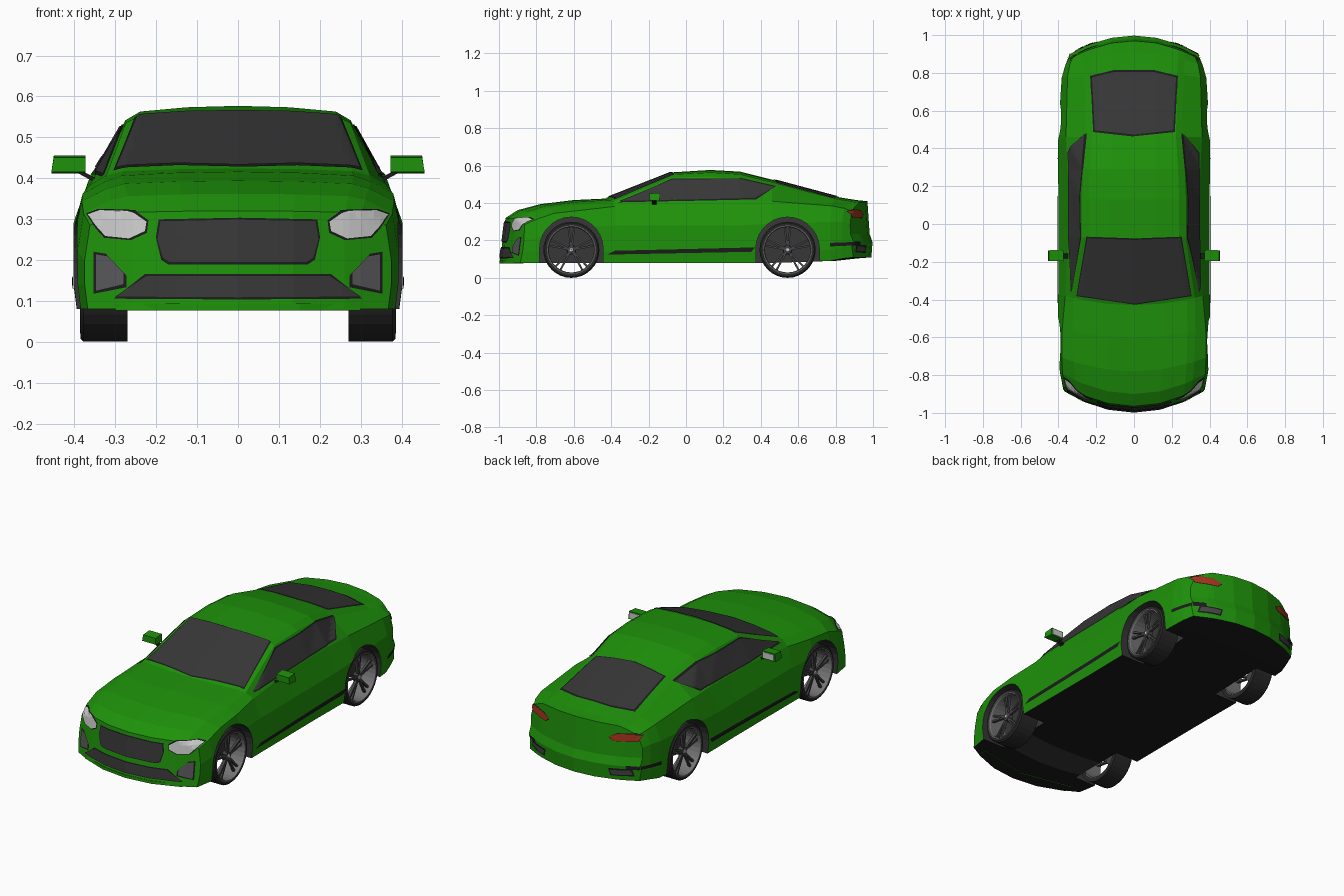
import bpy, bmesh, math
from mathutils import Vector, Matrix
from mathutils.bvhtree import BVHTree

if "Cube" in bpy.data.objects:
    bpy.data.objects.remove(bpy.data.objects["Cube"])

def material(name, rgb):
    m = bpy.data.materials.new(name)
    m.diffuse_color = (*rgb, 1)
    m.use_nodes = True
    m.node_tree.nodes["Principled BSDF"].inputs["Base Color"].default_value = m.diffuse_color
    return m

GREEN = material("body_green", (0.013, 0.285, 0.003))
GLASS = material("dark_glass", (0.038, 0.038, 0.039))
BLACK = material("black_trim", (0.011, 0.011, 0.011))
TYRE = material("tyre_dark", (0.022, 0.022, 0.022))
RIM = material("rim_grey", (0.18, 0.18, 0.18))
SPOKE = material("spoke_grey", (0.06, 0.06, 0.06))
VENT = material("vent_grey", (0.095, 0.095, 0.1))
LAMP = material("lamp_silver", (0.6, 0.6, 0.6))
RED = material("tail_red", (0.38, 0.035, 0.012))

def finish(name, bm, *mats):
    me = bpy.data.meshes.new(name)
    bm.to_mesh(me)
    bm.free()
    ob = bpy.data.objects.new(name, me)
    bpy.context.collection.objects.link(ob)
    for m in mats:
        me.materials.append(m)
    return ob

def prism(points, vec):   # planar outline extruded along vec
    bm = bmesh.new()
    f = bm.faces.new([bm.verts.new(p) for p in points])
    ext = bmesh.ops.extrude_face_region(bm, geom=[f])["geom"]
    bmesh.ops.translate(bm, vec=vec, verts=[v for v in ext if isinstance(v, bmesh.types.BMVert)])
    bmesh.ops.recalc_face_normals(bm, faces=bm.faces)
    return bm

# Body shell: cross-sections lofted along y, bent back at the corners
# y, bend, widest x, widest z, shoulder x, z, roof/hood edge x, z, centre z
STATIONS = [
    (-.965, .13, .375, .20, .362, .285, .30, .312, .320),
    (-.90, .12, .392, .22, .378, .315, .31, .347, .362),
    (-.78, .08, .403, .25, .382, .345, .32, .375, .394),
    (-.60, .05, .403, .27, .38, .362, .325, .392, .416),
    (-.43, .06, .401, .28, .364, .382, .322, .407, .424),
    (-.075, .01, .40, .28, .35, .405, .274, .536, .564),
    (.13, 0, .40, .28, .35, .407, .275, .542, .577),
    (.29, 0, .402, .28, .351, .41, .268, .532, .568),
    (.46, 0, .403, .29, .36, .41, .256, .49, .525),
    (.80, -.03, .383, .30, .352, .385, .262, .41, .434),
    (.91, -.09, .366, .30, .340, .372, .268, .397, .416),
    (.97, -.135, .345, .29, .322, .358, .265, .39, .410)]

def section(i):
    y, bend, xw, zw, xs, zs, xr, zr, zc = STATIONS[i]
    zb = 0.08 + 0.03 * max(0, y - 0.7) / 0.27
    cols = [0, .45 * xr, .87 * xr, xr]
    half = [(x, zb) for x in cols] + [(xw * .98, zb), (xw, zb + .06), (xw, zw), (xs, zs), (xr, zr),
            (cols[2], zr + .6 * (zc - zr)), (cols[1], zc - .1 * (zc - zr)), (0, zc)]
    lean = {0: -.13, len(STATIONS) - 1: .07}.get(i, 0)
    loop = half + [(-x, z) for x, z in half[10:0:-1]]
    return [(x, y + bend * (x / .4) ** 2 + lean * (zc - z), z) for x, z in loop]

bm = bmesh.new()
loops = [[bm.verts.new(p) for p in section(i)] for i in range(len(STATIONS))]
N = 22
for a, b in zip(loops, loops[1:]):
    for k in range(N):
        bm.faces.new((a[k], a[(k + 1) % N], b[(k + 1) % N], b[k]))
for cap in (loops[0], loops[-1]):
    tail = []
    for idx in [(k, k + 1, 10 - k, 11 - k) for k in range(3)] + [tuple(range(3, 9))]:
        tail.append(bm.faces.new([cap[k] for k in idx]))
        tail.append(bm.faces.new([cap[(N - k) % N] for k in idx]))
# stepped rear bumper
for z, dy in ((.19, .012), (.235, -.01)):
    tail = [f for f in tail if f.is_valid]
    geom = tail + list({e for f in tail for e in f.edges}) + list({v for f in tail for v in f.verts})
    res = bmesh.ops.bisect_plane(bm, geom=geom, plane_co=(0, 0, z), plane_no=(0, 0, 1))
    tail = [g for g in res["geom"] if isinstance(g, bmesh.types.BMFace)]
    for v in [g for g in res["geom_cut"] if isinstance(g, bmesh.types.BMVert)]:
        v.co.y += dy
bmesh.ops.recalc_face_normals(bm, faces=bm.faces)
body = finish("body_shell", bm, GREEN, BLACK)

# Wheel arches cut out of the body
WHEELS = (-.613, .543)
ARCH_R, ARCH_Z = .17, .155
cutters = []
for wy in WHEELS:
    for s in (1, -1):
        arc = [math.pi * k / 14 for k in range(15)]
        prof = [(wy + ARCH_R * math.cos(a), ARCH_Z + ARCH_R * math.sin(a)) for a in arc]
        prof += [(wy - ARCH_R, -.05), (wy + ARCH_R, -.05)]
        c = finish("arch_cutter", prism([(s * .25, y, z) for y, z in prof], (s * .3, 0, 0)))
        c.hide_render = True
        cutters.append(c)
        mod = body.modifiers.new("arch", "BOOLEAN")
        mod.operation, mod.solver, mod.object = "DIFFERENCE", "EXACT", c
dg = bpy.context.evaluated_depsgraph_get()
cut = bpy.data.meshes.new_from_object(body.evaluated_get(dg))
body.modifiers.clear()
body.data = cut
for c in cutters:
    bpy.data.objects.remove(c)

def in_arch(co):
    return any(math.hypot(co.y - w, co.z - ARCH_Z) < ARCH_R + .002 or
               (abs(co.y - w) < ARCH_R + .002 and co.z < ARCH_Z) for w in WHEELS)

cut.materials.clear()
for m in (GREEN, BLACK, GLASS):
    cut.materials.append(m)
for p in cut.polygons:   # black underside, dark grey arch linings
    if all(in_arch(cut.vertices[v].co) for v in p.vertices):
        p.material_index = 2
    else:
        p.material_index = int(p.normal.z < -.9 and p.center.z < .12)
bm = bmesh.new()
bm.from_mesh(cut)
bvh = BVHTree.FromBMesh(bm)
bm.free()

# Thin plates projected on the body: glass, lamps, grilles
def plate(name, pts, view, mat, off=.004, pair=True, step=.015):
    bm = bmesh.new()
    for s in (1, -1) if pair else (1,):
        part = bmesh.new()
        d, to3, axes = {
            "front": ((0, 1, 0), lambda a, b: (s * a, -2, b), (0, 2)),
            "rear": ((0, -1, 0), lambda a, b: (s * a, 2, b), (0, 2)),
            "side": ((-s, 0, 0), lambda a, b: (s * 2, a, b), (1, 2)),
            "top": ((0, 0, -1), lambda a, b: (s * a, b, 2), (0, 1))}[view]
        d = Vector(d)
        part.faces.new([part.verts.new(to3(a, b)) for a, b in pts])
        for ax in axes:
            no = Vector([float(k == ax) for k in range(3)])
            vals = [v.co[ax] for v in part.verts]
            for k in range(math.ceil(min(vals) / step), math.floor(max(vals) / step) + 1):
                bmesh.ops.bisect_plane(part, geom=part.verts[:] + part.edges[:] + part.faces[:],
                                       plane_co=no * (k * step), plane_no=no, dist=1e-5)
        for v in part.verts:
            loc, nrm, _, _ = bvh.ray_cast(v.co, d)
            if loc is None:
                loc, nrm, _, _ = bvh.find_nearest(v.co + d * 1.1)
            v.co = loc + nrm * off
        part.normal_update()
        for f in part.faces:
            if f.normal.dot(d) > 0:
                f.normal_flip()
        tmp = bpy.data.meshes.new("tmp")
        part.to_mesh(tmp)
        part.free()
        bm.from_mesh(tmp)
        bpy.data.meshes.remove(tmp)
    return finish(name, bm, mat)

def framed(name, pts, view, mat, grow=.01, pair=True):
    ca, cb = (sum(c) / len(pts) for c in zip(*pts))
    big = [(a + math.copysign(grow, a - ca), b + math.copysign(grow, b - cb)) for a, b in pts]
    plate(name + "_frame", big, view, BLACK, .003, pair)
    plate(name, pts, view, mat, .006, pair)

def sym(half):
    return half + [(-x, z) for x, z in reversed(half) if x > 0]

framed("windscreen", sym([(0, -.42), (.298, -.375), (.245, -.073), (0, -.082)]), "top", GLASS, .006, False)
framed("rear_window", sym([(0, .472), (.207, .495), (.222, .775), (.1, .805)]), "top", GLASS, .009, False)
framed("side_window", [(-.355, .408), (.37, .424), (.475, .483), (.29, .525), (-.07, .523)], "side", GLASS, .006)
framed("main_grille", sym([(0, .298), (.188, .294), (.195, .25), (.182, .205), (.165, .194)]), "front", GLASS, .005, False)
framed("lower_intake", sym([(0, .16), (.222, .16), (.298, .11), (0, .108)]), "front", GLASS, .005, False)
framed("side_intake", [(.345, .213), (.315, .208), (.278, .168), (.278, .14), (.345, .124)], "front", VENT, .007)
framed("headlamp", [(.222, .293), (.255, .316), (.335, .319), (.366, .308), (.342, .28), (.322, .258), (.265, .252),
                    (.226, .27)], "front", LAMP, .004)
framed("tail_lamp", [(.185, .34), (.23, .36), (.3, .364), (.336, .354), (.322, .326), (.21, .32)], "rear", RED, .003)
framed("rear_vent", [(.2, .165), (.3, .17), (.31, .145), (.21, .14)], "rear", SPOKE, .008)
plate("rear_corner_strip", [(.77, .168), (.93, .175), (.93, .193), (.77, .187)], "side", BLACK)
plate("side_skirt_strip", [(-.42, .125), (.35, .14), (.37, .163), (-.38, .145)], "side", BLACK)

# Front lip with black underside
half = [(0, -.998), (.15, -.98), (.30, -.923), (.30, -.87), (0, -.93)]
for s, side in ((1, "right"), (-1, "left")):
    lip = finish("front_lip_" + side, prism([(s * x, y, .077) for x, y in half], (0, 0, .016)), GREEN, BLACK)
    for p in lip.data.polygons:
        p.material_index = int(p.normal.z < -.9)

# Door mirrors: housing, stalk, glass
def block(bm, centre, size, rot=Matrix()):
    m = Matrix.Translation(centre) @ rot.to_4x4() @ Matrix.Diagonal((*size, 1))
    return bmesh.ops.create_cube(bm, size=1, matrix=m)["verts"]

housing, stalk, glass = bmesh.new(), bmesh.new(), bmesh.new()
for s in (1, -1):
    for v in block(housing, (s * .412, -.168, .433), (.077, .055, .044)):
        v.co.x += s * .006 * (v.co.z < .43 and abs(v.co.x) > .41)
        v.co.z -= (v.co.z - .433) * .2 * (v.co.y < -.17)
    block(stalk, (s * .366, -.17, .404), (.055, .025, .01), Matrix.Rotation(-s * .5, 4, "Y"))
    block(glass, (s * .413, -.14, .433), (.066, .004, .032))
for name, b, m in (("housing", housing, GREEN), ("stalk", stalk, BLACK), ("glass", glass, LAMP)):
    finish("mirror_" + name, b, m)

# Wheels: lathed tyre and rim, paired spokes, hub
def lathe(name, profile, y, s, mat, segs=32):
    bm, n = bmesh.new(), len(profile)
    rings = [[bm.verts.new((s * x, y + r * math.sin(a), .15 - r * math.cos(a))) for x, r in profile]
             for a in (2 * math.pi * k / segs for k in range(segs))]
    for a, b in zip(rings, rings[1:] + rings[:1]):
        for j in range(n):
            bm.faces.new((a[j], a[(j + 1) % n], b[(j + 1) % n], b[j]))
    bmesh.ops.recalc_face_normals(bm, faces=bm.faces)
    finish(name, bm, mat)

for wy, end in zip(WHEELS, ("front", "rear")):
    for s, side in ((1, "right"), (-1, "left")):
        tag = f"{end}_{side}"
        lathe("tyre_" + tag, [(.27, .127), (.27, .15), (.378, .15), (.385, .143), (.385, .127)], wy, s, TYRE)
        lathe("rim_" + tag, [(.272, .122), (.272, .128), (.387, .13), (.387, .125), (.378, .121)], wy, s, RIM)
        bm = bmesh.new()
        for k in range(10):
            rot = Matrix.Rotation(2 * math.pi * (k // 2) / 5 + (.13 if k % 2 else -.13), 4, "X")
            block(bm, Vector((s * .362, wy, .15)) + rot @ Vector((0, 0, .07)), (.014, .010, .106), rot)
        finish("spokes_" + tag, bm, SPOKE)
        lathe("hub_" + tag, [(.345, .001), (.345, .026), (.37, .022), (.372, .001)], wy, s, SPOKE, 12)
        lathe("hub_cap_" + tag, [(.37, .001), (.37, .012), (.376, .010), (.376, .001)], wy, s, LAMP, 12)
